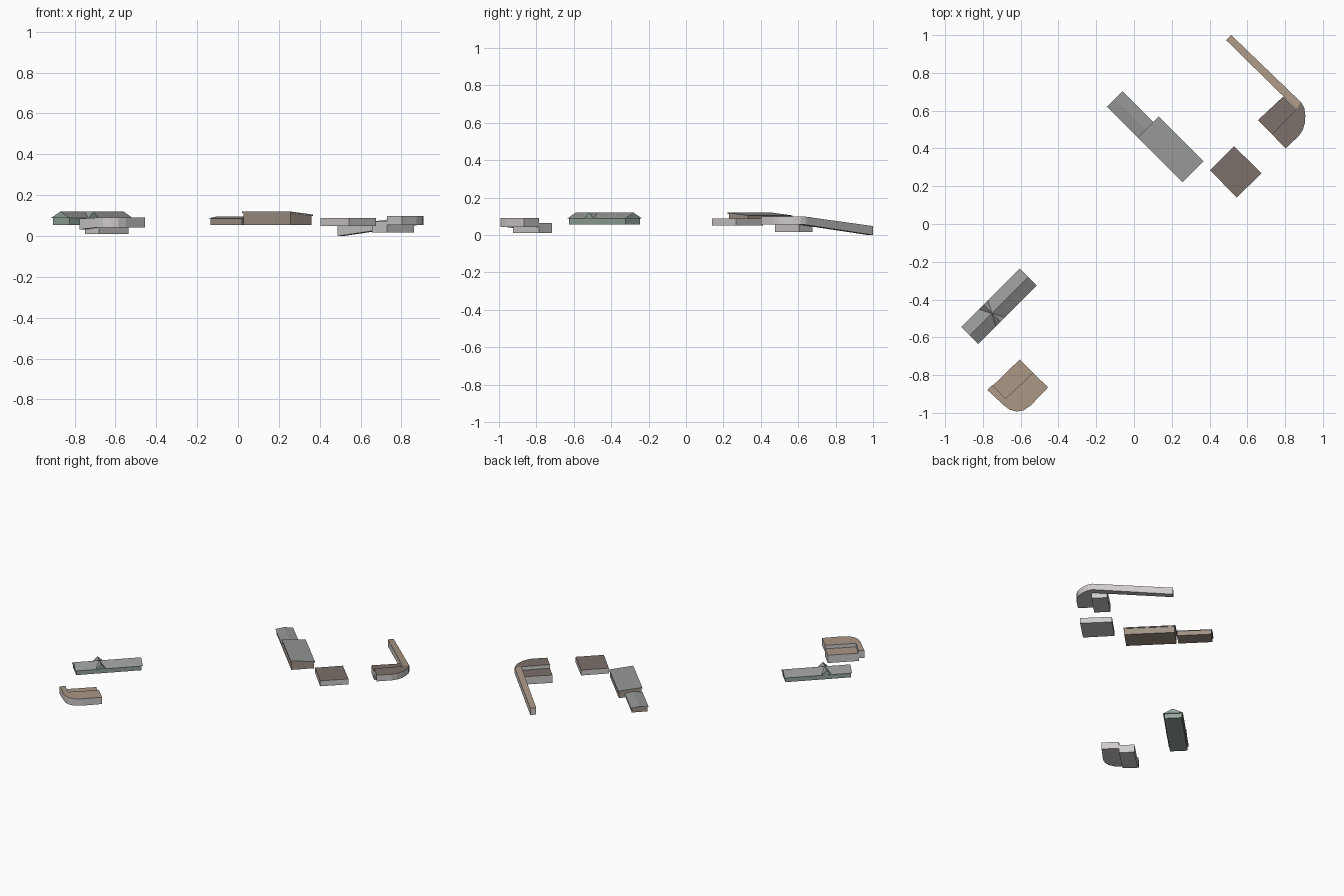
import bpy
from math import sqrt

if "Cube" in bpy.data.objects:
    bpy.data.objects.remove(bpy.data.objects["Cube"])


def material(name, rgb):
    m = bpy.data.materials.new(name)
    m.diffuse_color = (*rgb, 1)
    m.use_nodes = True
    m.node_tree.nodes["Principled BSDF"].inputs["Base Color"].default_value = m.diffuse_color
    return m


STONE = material("pale_wall", (0.62, 0.60, 0.59))
TAN = material("tan_top", (0.40, 0.31, 0.24))
DARK = material("dark_top", (0.20, 0.16, 0.145))
BROWN = material("brown_wall", (0.36, 0.29, 0.24))
GREEN = material("green_wall", (0.30, 0.38, 0.33))
SLATE = material("roof_grey", (0.30, 0.31, 0.31))


def mesh(name, verts, faces, wall, top=None, top_faces=()):
    me = bpy.data.meshes.new(name)
    me.from_pydata(verts, [], faces)
    me.materials.append(wall)
    if top:
        me.materials.append(top)
        for i in top_faces:
            me.polygons[i].material_index = 1
    ob = bpy.data.objects.new(name, me)
    bpy.context.collection.objects.link(ob)
    return ob


def prism(name, pts, z0, z1, wall, top=None):
    """Counter-clockwise outline; an optional third value lifts that corner."""
    area = sum(a[0] * b[1] - b[0] * a[1] for a, b in zip(pts, pts[1:] + pts[:1]))
    if area < 0:
        pts = pts[::-1]
    n = len(pts)
    lift = [p[2] if len(p) > 2 else (0, 0) for p in pts]
    verts = [(p[0], p[1], z0 + l[0]) for p, l in zip(pts, lift)]
    verts += [(p[0], p[1], z1 + l[1]) for p, l in zip(pts, lift)]
    faces = [tuple(range(n, 2 * n)), tuple(range(n - 1, -1, -1))]
    faces += [(i, (i + 1) % n, n + (i + 1) % n, n + i) for i in range(n)]
    return mesh(name, verts, faces, wall, top, [0])


def rect(c, d, hl, hw):
    """Corners of a rectangle around c, long axis along d."""
    k = sqrt(d[0] ** 2 + d[1] ** 2)
    ux, uy = d[0] / k, d[1] / k
    return [(c[0] + ux * a * hl - uy * b * hw, c[1] + uy * a * hl + ux * b * hw)
            for a, b in ((-1, -1), (1, -1), (1, 1), (-1, 1))]


def gable(name, c, d, hl, hw, eave, ridge, wall):
    r = rect(c, d, hl, hw)
    verts = [(x, y, eave) for x, y in r]
    for i, j in ((0, 3), (1, 2)):
        verts.append(((r[i][0] + r[j][0]) / 2, (r[i][1] + r[j][1]) / 2, ridge))
    faces = [(0, 1, 5, 4), (2, 3, 4, 5), (3, 0, 4), (1, 2, 5), (3, 2, 1, 0)]
    return mesh(name, verts, faces, wall, SLATE, [0, 1])


# Long house with a cross gable
HC, HD = (-0.715, -0.435), (1, 1)
prism("house_walls", rect(HC, HD, 0.212, 0.056), 0.055, 0.089, GREEN)
gable("house_roof", HC, HD, 0.219, 0.064, 0.088, 0.12, GREEN)
gable("house_cross_gable", (-0.752, -0.473), (1, -1), 0.064, 0.034, 0.088, 0.121, GREEN)

# Shed: tall single-pitch part, falling to the north-east
SC, SD = (0.194, 0.395), (1, -1)
high, low = (0, 0), (0, -0.015)
w = rect(SC, SD, 0.162, 0.073)
prism("shed_walls", [(*p, l) for p, l in zip(w, (high, high, low, low))],
      0.055, 0.114, BROWN)
slope = ((0, 0), (0, 0), (-0.015, -0.015), (-0.015, -0.015))
r = rect(SC, SD, 0.167, 0.078)
prism("shed_roof", [(*p, l) for p, l in zip(r, slope)], 0.113, 0.12, SLATE, SLATE)

# Low annex with shallow gable
AC = (-0.021, 0.58)
prism("annex_walls", rect(AC, SD, 0.110, 0.051), 0.055, 0.088, BROWN)
gable("annex_roof", AC, SD, 0.115, 0.058, 0.087, 0.096, SLATE)

# Square flat-topped block
prism("square_block", [(0.403, 0.285), (0.543, 0.14), (0.675, 0.268), (0.53, 0.412)],
      0.05, 0.088, STONE, DARK)

# North-east building: low block, rounded upper level and sloping arm
prism("east_low_block", [(0.657, 0.55), (0.73, 0.475), (0.862, 0.603), (0.79, 0.675)],
      0.017, 0.072, STONE, DARK)
prism("east_upper_level",
      [(0.73, 0.475), (0.803, 0.40), (0.873, 0.467), (0.893, 0.497), (0.905, 0.535),
       (0.907, 0.575), (0.902, 0.612), (0.885, 0.645), (0.86, 0.608)],
      0.055, 0.098, STONE, DARK)
down = (-0.055, -0.05)
prism("east_sloping_arm",
      [(0.86, 0.608), (0.889, 0.640), (0.515, 1.0, down), (0.488, 0.973, down)],
      0.055, 0.098, STONE, TAN)

# South-west building: low block, rounded upper level with short arm
prism("west_low_block",
      [(-0.605, -0.717), (-0.75, -0.858), (-0.68, -0.925), (-0.535, -0.787)],
      0.01, 0.065, STONE, TAN)
prism("west_upper_level",
      [(-0.535, -0.787), (-0.68, -0.925), (-0.693, -0.957), (-0.66, -0.982),
       (-0.622, -0.993), (-0.585, -0.987), (-0.548, -0.962), (-0.455, -0.865)],
      0.042, 0.09, STONE, TAN)
dip = (-0.01, -0.005)
prism("west_short_arm",
      [(-0.68, -0.925), (-0.75, -0.852, dip), (-0.777, -0.878, dip), (-0.693, -0.957)],
      0.042, 0.09, STONE, TAN)
